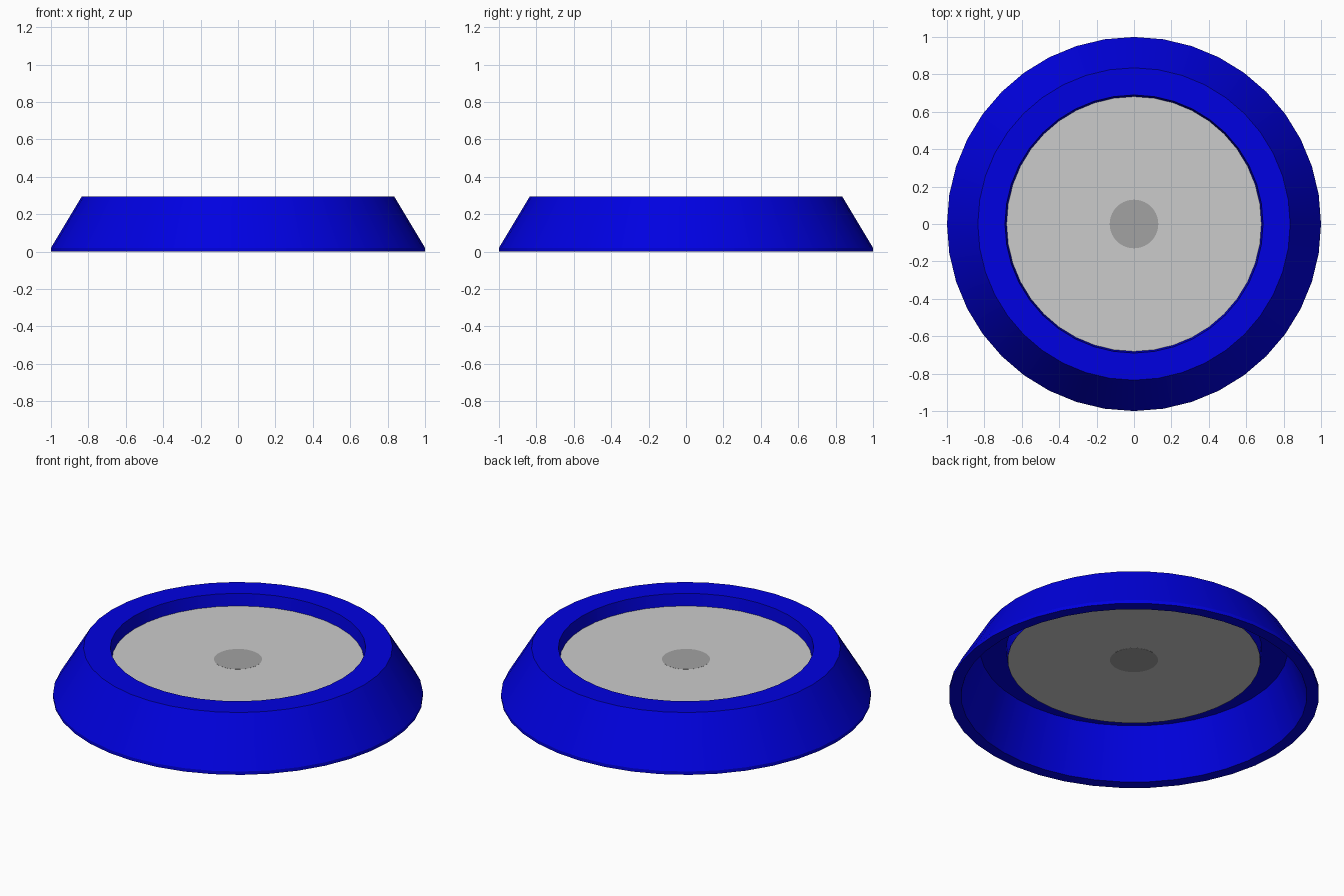
import bpy
import math

if "Cube" in bpy.data.objects:
    bpy.data.objects.remove(bpy.data.objects["Cube"])

SIDES = 40


def material(name, rgb):
    m = bpy.data.materials.new(name)
    m.diffuse_color = (*rgb, 1)
    m.use_nodes = True
    m.node_tree.nodes["Principled BSDF"].inputs["Base Color"].default_value = m.diffuse_color
    return m


def lathe(name, profile, mat):
    # Revolve a closed (radius, height) profile around z
    n = len(profile)
    verts, faces = [], []
    for i in range(SIDES):
        a = 2 * math.pi * i / SIDES
        verts += [(r * math.cos(a), r * math.sin(a), z) for r, z in profile]
        j = (i + 1) % SIDES
        for k in range(n):
            l = (k + 1) % n
            faces.append((i * n + k, j * n + k, j * n + l, i * n + l))
    mesh = bpy.data.meshes.new(name)
    mesh.from_pydata(verts, [], faces)
    mesh.materials.append(mat)
    ob = bpy.data.objects.new(name, mesh)
    bpy.context.collection.objects.link(ob)
    bpy.context.view_layer.objects.active = ob
    ob.select_set(True)
    bpy.ops.object.shade_smooth_by_angle(angle=math.radians(25))
    ob.select_set(False)
    return ob


def disc(name, radius, z, thickness, mat=None):
    bpy.ops.mesh.primitive_cylinder_add(vertices=SIDES, radius=radius,
                                        depth=thickness, location=(0, 0, z))
    ob = bpy.context.object
    ob.name = name
    if mat:
        ob.data.materials.append(mat)
    ob.select_set(False)
    return ob


blue = material("blue", (0.0, 0.0, 0.75))
dark_grey = material("dark grey", (0.36, 0.36, 0.36))

# Sloping rim, thick at the foot and thin at the top, with a thin lip turned
# down around the opening; profile runs up the outside and back inside
lathe("rim", [(1.0, 0.0), (1.0, 0.02), (0.835, 0.295), (0.69, 0.295),
              (0.681, 0.223), (0.683, 0.223), (0.692, 0.292),
              (0.833, 0.292), (0.935, 0.0)], blue)

# Thin plate across the opening, with a darker spot in the middle
disc("plate", 0.682, 0.223, 0.002)
disc("centre_spot", 0.13, 0.223, 0.003, dark_grey)
